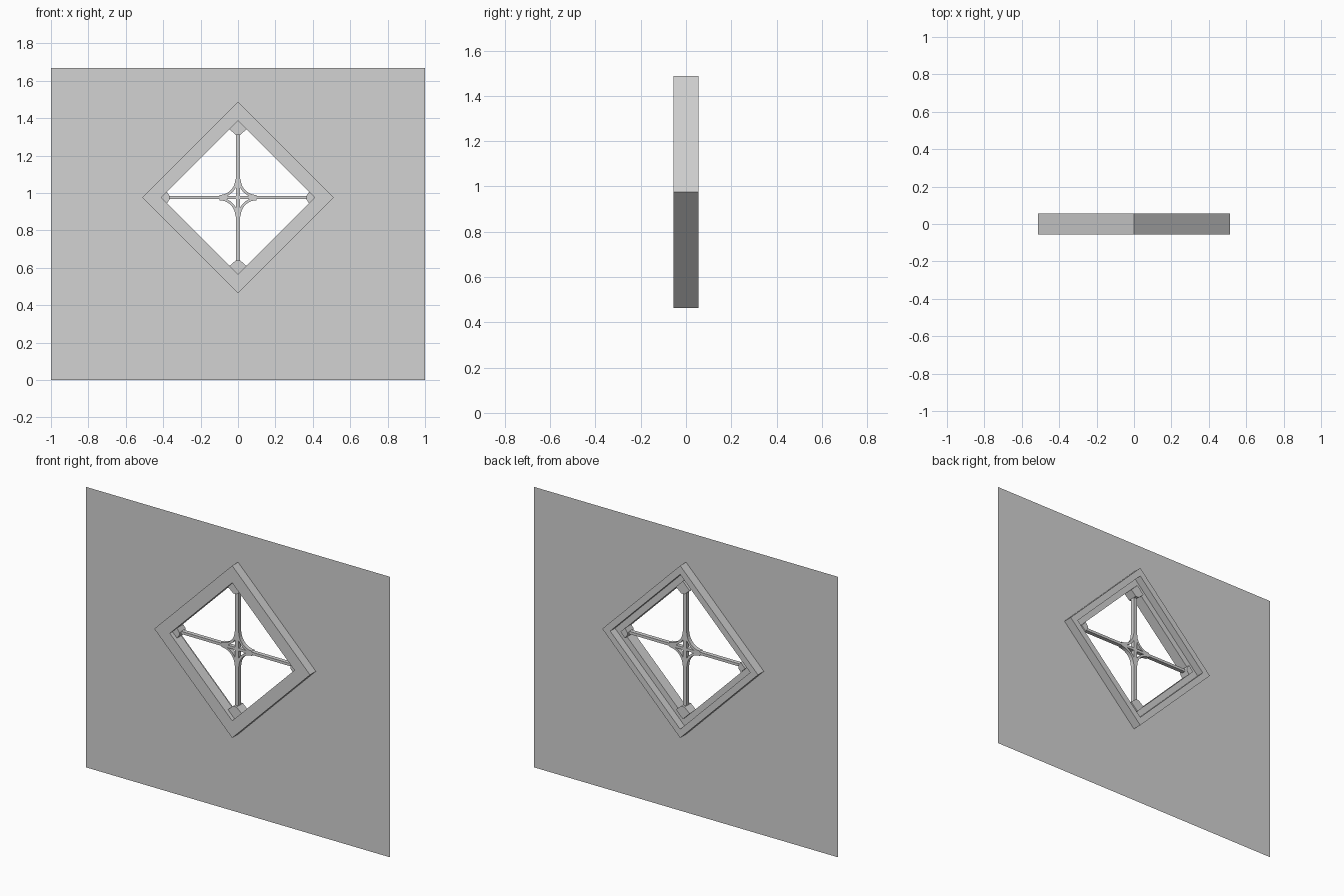
import bpy, bmesh
from math import cos, sin, pi

if "Cube" in bpy.data.objects:
    bpy.data.objects.remove(bpy.data.objects["Cube"], do_unlink=True)

WIDTH, HEIGHT, CZ = 2.0, 1.667, 0.975      # wall size, window centre height
OUTER, REBATE, INNER = 0.512, 0.46, 0.41   # half diagonals of the frame

grey = bpy.data.materials.new("light_grey")
grey.use_nodes = True
colour = (0.65, 0.65, 0.65, 1)
grey.diffuse_color = colour
grey.node_tree.nodes["Principled BSDF"].inputs["Base Color"].default_value = colour


def finish(name, bm):
    bmesh.ops.recalc_face_normals(bm, faces=bm.faces)
    mesh = bpy.data.meshes.new(name)
    bm.to_mesh(mesh)
    bm.free()
    mesh.materials.append(grey)
    obj = bpy.data.objects.new(name, mesh)
    bpy.context.collection.objects.link(obj)
    return obj


def bridge(name, loops, closed):
    """Join successive closed loops of points with quads."""
    bm = bmesh.new()
    rows = [[bm.verts.new(p) for p in loop] for loop in loops]
    n = len(rows[0])
    pairs = list(zip(rows, rows[1:]))
    if closed:
        pairs.append((rows[-1], rows[0]))
    for a, b in pairs:
        for i in range(n):
            j = (i + 1) % n
            bm.faces.new((a[i], a[j], b[j], b[i]))
    return finish(name, bm)


def prism(name, points, depth):
    """Extrude an x-z outline, relative to the window centre, along y."""
    bm = bmesh.new()
    face = bm.faces.new([bm.verts.new((x, -depth, CZ + z)) for x, z in points])
    ext = bmesh.ops.extrude_face_region(bm, geom=[face])["geom"]
    moved = [v for v in ext if isinstance(v, bmesh.types.BMVert)]
    bmesh.ops.translate(bm, verts=moved, vec=(0, 2 * depth, 0))
    if face.is_valid and len(bm.faces) < len(points) + 2:
        bm.faces.new([v for v in face.verts])
    return finish(name, bm)


def diamond(r, y):
    return [(0, y, CZ - r), (r, y, CZ), (0, y, CZ + r), (-r, y, CZ)]


# Thin wall panel with a diamond opening
hw = WIDTH / 2
border = [(-hw, 0, 0), (0, 0, 0), (hw, 0, 0), (hw, 0, CZ),
          (hw, 0, HEIGHT), (0, 0, HEIGHT), (-hw, 0, HEIGHT), (-hw, 0, CZ)]
h = OUTER / 2
opening = []
for corner, (mx, mz) in zip(diamond(OUTER, 0), [(-h, -h), (h, -h), (h, h), (-h, h)]):
    opening += [(mx, 0, CZ + mz), corner]
bridge("wall_panel", [border, opening], False)

# Diamond frame with a rebate on the back
profile = [(OUTER, -0.055), (INNER, -0.055), (INNER, 0.01),
           (REBATE, 0.01), (REBATE, 0.055), (OUTER, 0.055)]
bridge("window_frame", [diamond(r, y) for r, y in profile], True)

# Crossing glazing bars
for name, a, b in (("vertical_bar", 0.011, 0.37), ("horizontal_bar", 0.37, 0.008)):
    prism(name, [(-a, -b), (a, -b), (a, b), (-a, b)], 0.012)

# Kite-shaped blocks holding the bar ends
for name, s in (("top_block", 1), ("bottom_block", -1)):
    prism(name, [(0, s * 0.41), (0.045, s * 0.365), (0.011, s * 0.335),
                 (-0.011, s * 0.335), (-0.045, s * 0.365)], 0.03)
for name, s in (("left_block", 1), ("right_block", -1)):
    prism(name, [(s * 0.41, 0), (s * 0.38, 0.03), (s * 0.365, 0.008),
                 (s * 0.365, -0.008), (s * 0.38, -0.03)], 0.03)

# Four concave arcs forming the central star
C, R_IN, R_OUT, STEPS = 0.1, 0.086, 0.1, 10
for sx in (1, -1):
    for sz in (1, -1):
        loops = []
        for i in range(STEPS + 1):
            t = pi + (pi / 2) * i / STEPS
            loops.append([(sx * (C + r * cos(t)), y, CZ + sz * (C + r * sin(t)))
                          for r, y in ((R_IN, -0.012), (R_OUT, -0.012),
                                       (R_OUT, 0.012), (R_IN, 0.012))])
        side = ("upper" if sz > 0 else "lower") + ("_left" if sx > 0 else "_right")
        bridge("star_arc_" + side, loops, False)
